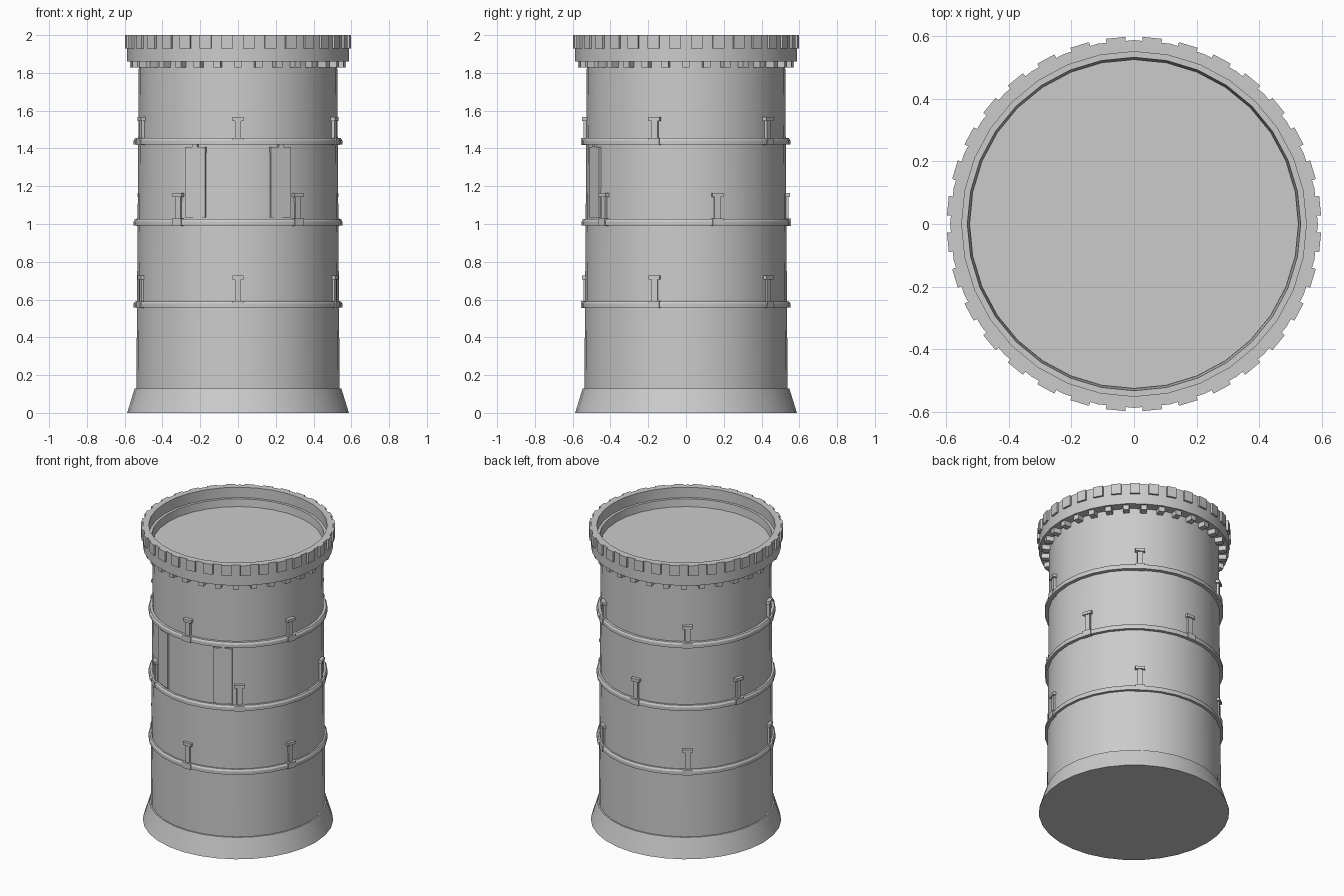
import bpy, bmesh, math
from mathutils import Matrix, Vector

if "Cube" in bpy.data.objects:
    bpy.data.objects.remove(bpy.data.objects["Cube"])

SIDES = 32

stone = bpy.data.materials.new("grey stone")
stone.diffuse_color = (0.6, 0.6, 0.6, 1)
stone.use_nodes = True
stone.node_tree.nodes["Principled BSDF"].inputs["Base Color"].default_value = stone.diffuse_color


def finish(name, bm, smooth=False):
    bmesh.ops.recalc_face_normals(bm, faces=bm.faces)
    mesh = bpy.data.meshes.new(name)
    bm.to_mesh(mesh)
    bm.free()
    mesh.materials.append(stone)
    obj = bpy.data.objects.new(name, mesh)
    bpy.context.collection.objects.link(obj)
    if smooth:
        bpy.ops.object.select_all(action='DESELECT')
        obj.select_set(True)
        bpy.context.view_layer.objects.active = obj
        bpy.ops.object.shade_smooth_by_angle(angle=math.radians(30))
    return obj


def lathe(name, profile, closed=False):
    """Revolve (radius, z) points; open profiles get flat caps."""
    bm = bmesh.new()
    rings = []
    for r, z in profile:
        rings.append([bm.verts.new((r * math.sin(2 * math.pi * i / SIDES),
                                    -r * math.cos(2 * math.pi * i / SIDES), z))
                      for i in range(SIDES)])
    pairs = list(zip(rings, rings[1:]))
    if closed:
        pairs.append((rings[-1], rings[0]))
    else:
        bm.faces.new(rings[0])
        bm.faces.new(rings[-1])
    for a, b in pairs:
        for i in range(SIDES):
            j = (i + 1) % SIDES
            bm.faces.new((a[i], a[j], b[j], b[i]))
    return finish(name, bm, True)


def block(bm, angle, width, r0, r1, z0, z1):
    """Box facing outward; angle is in degrees from the front towards +x."""
    m = (Matrix.Rotation(math.radians(angle), 4, 'Z')
         @ Matrix.Translation(Vector((0, -(r0 + r1) / 2, (z0 + z1) / 2)))
         @ Matrix.Diagonal((width, r1 - r0, z1 - z0, 1)))
    bmesh.ops.create_cube(bm, size=1, matrix=m)


# Flared foot, tapering wall and roof deck
lathe("tower_body", [(0.587, 0), (0.547, 0.13), (0.538, 0.13), (0.525, 1.88)])

# Hollow parapet with a stepped inner face
lathe("parapet", [(0.525, 1.86), (0.587, 1.86), (0.587, 2.0),
                  (0.55, 2.0), (0.55, 1.93), (0.532, 1.93)], closed=True)

# Raised plates around the parapet and corbels beneath it
plates, corbels = bmesh.new(), bmesh.new()
for i in range(SIDES):
    step = 360 / SIDES
    block(plates, (i + 0.5) * step, 0.062, 0.565, 0.597, 1.93, 2.0)
    block(corbels, i * step, 0.038, 0.515, 0.572, 1.828, 1.865)
finish("parapet_plates", plates)
finish("corbels", corbels)

# Three hoops, each with five T-shaped brackets, the middle set turned half a step
for n, (z, turn, height) in enumerate([(0.557, 0, 0.17), (0.992, 36, 0.172), (1.42, 0, 0.146)]):
    lathe(f"hoop_{n + 1}", [(0.515, z), (0.552, z), (0.552, z + 0.022),
                            (0.545, z + 0.034), (0.515, z + 0.034)], closed=True)
    bm = bmesh.new()
    for k in range(5):
        a = turn + 72 * k
        block(bm, a, 0.034, 0.51, 0.543, z, z + height)
        block(bm, a, 0.06, 0.51, 0.55, z + height - 0.02, z + height)
        block(bm, a, 0.06, 0.51, 0.555, z - 0.003, z + 0.036)
    finish(f"brackets_{n + 1}", bm)

# Two tall shutters with small finials on the front
for side, name in ((-1, "left_shutter"), (1, "right_shutter")):
    bm = bmesh.new()
    block(bm, side * 25, 0.117, 0.49, 0.536, 1.035, 1.407)
    block(bm, side * 25, 0.028, 0.50, 0.542, 1.407, 1.42)
    block(bm, side * 25, 0.012, 0.50, 0.542, 1.42, 1.438)
    finish(name, bm)
